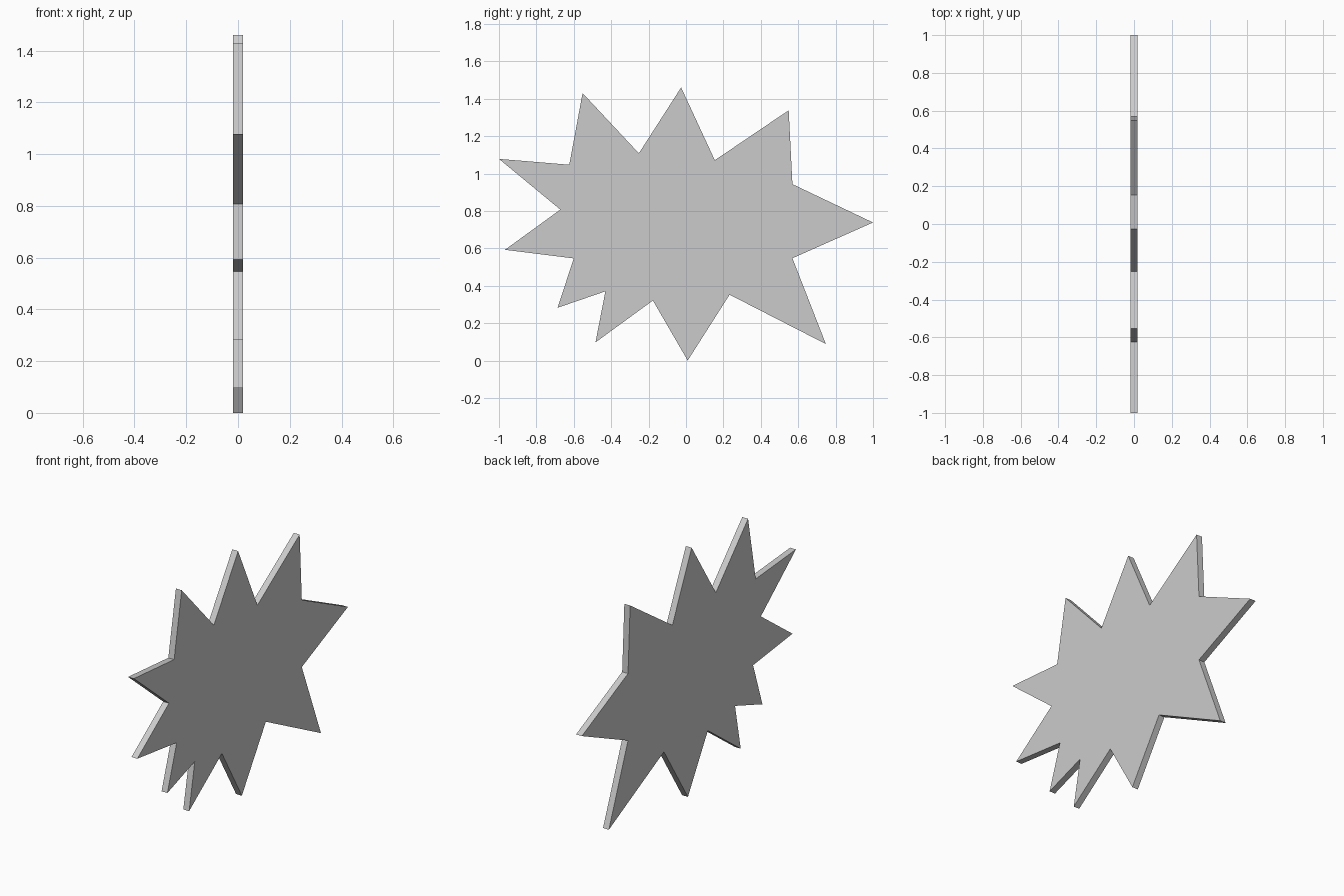
import bpy, bmesh

if "Cube" in bpy.data.objects:
    bpy.data.objects.remove(bpy.data.objects["Cube"])

HALF = 0.019  # half thickness of the plate

# Starburst outline in (y, z): alternating tips and notches
outline = [
    (-1.0, 1.078), (-0.624, 1.047), (-0.553, 1.43), (-0.252, 1.108),
    (-0.026, 1.46), (0.154, 1.071), (0.549, 1.338), (0.569, 0.943),
    (1.0, 0.738), (0.569, 0.547), (0.748, 0.088), (0.233, 0.352),
    (0.009, 0.0), (-0.177, 0.321), (-0.484, 0.097), (-0.431, 0.37),
    (-0.687, 0.282), (-0.6, 0.546), (-0.968, 0.592), (-0.672, 0.807),
]

# Extrude the outline along x into a flat plate
bm = bmesh.new()
face = bm.faces.new([bm.verts.new((-HALF, y, z)) for y, z in outline])
ext = bmesh.ops.extrude_face_region(bm, geom=[face], use_keep_orig=True)
moved = [g for g in ext["geom"] if isinstance(g, bmesh.types.BMVert)]
bmesh.ops.translate(bm, verts=moved, vec=(2 * HALF, 0, 0))
bmesh.ops.recalc_face_normals(bm, faces=bm.faces[:])

mesh = bpy.data.meshes.new("starburst_plate")
bm.to_mesh(mesh)
bm.free()
bpy.context.collection.objects.link(bpy.data.objects.new("starburst_plate", mesh))
